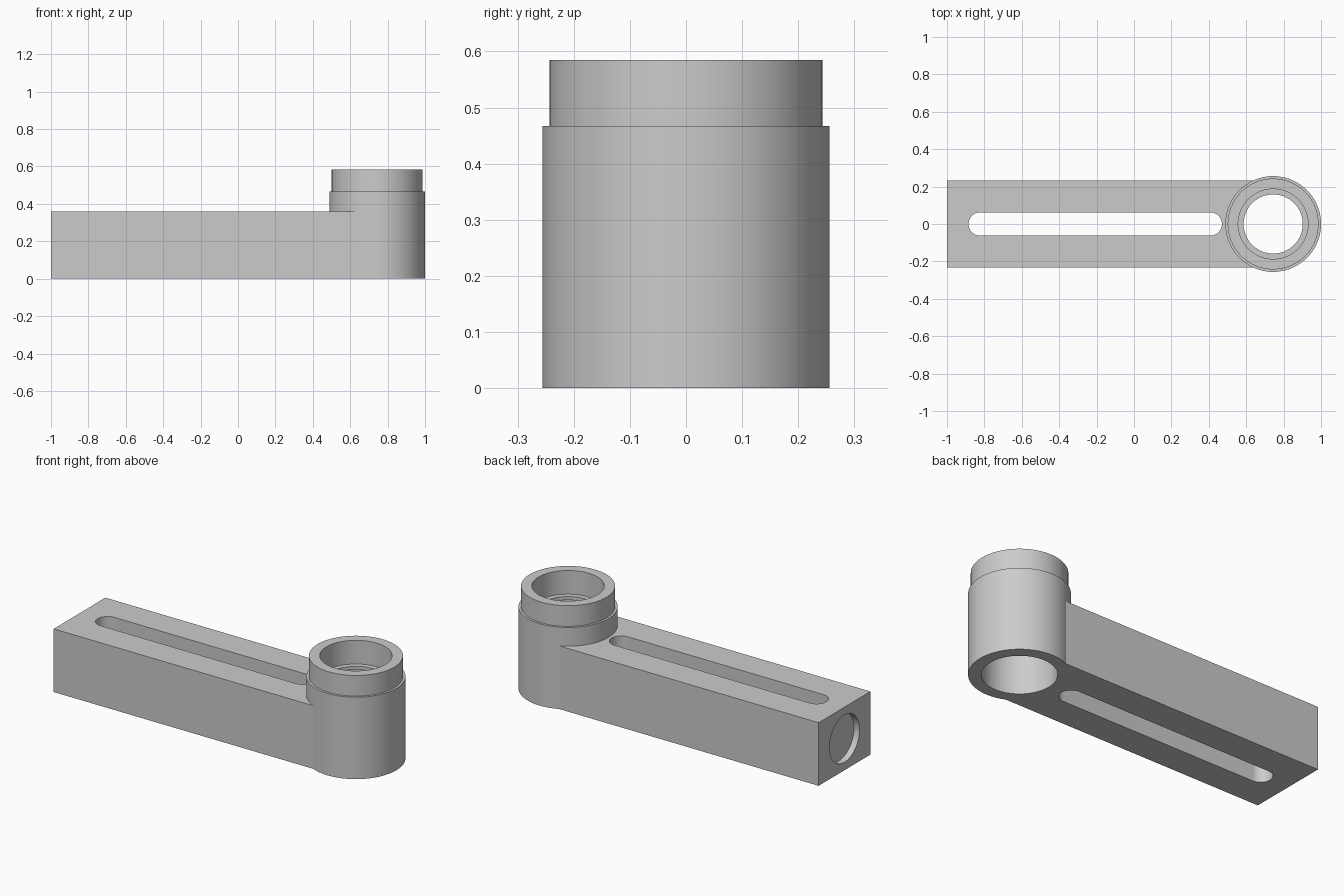
import bpy, bmesh, math
from mathutils import Matrix, Vector

if "Cube" in bpy.data.objects:
    bpy.data.objects.remove(bpy.data.objects["Cube"])

HUB_X, HUB_R, SEGS = 0.744, 0.256, 96
ARM_HALF, ARM_H = 0.233, 0.36

grey = bpy.data.materials.new("plain grey")
grey.use_nodes = True
grey.diffuse_color = (0.6, 0.6, 0.6, 1)
grey.node_tree.nodes["Principled BSDF"].inputs["Base Color"].default_value = (0.6, 0.6, 0.6, 1)


def finish(name, bm):
    bmesh.ops.recalc_face_normals(bm, faces=bm.faces[:])
    mesh = bpy.data.meshes.new(name)
    bm.to_mesh(mesh)
    bm.free()
    mesh.materials.append(grey)
    obj = bpy.data.objects.new(name, mesh)
    bpy.context.collection.objects.link(obj)
    return obj


def activate(obj):
    bpy.ops.object.select_all(action='DESELECT')
    obj.select_set(True)
    bpy.context.view_layer.objects.active = obj


def cylinder(name, radius, depth, matrix):
    bm = bmesh.new()
    bmesh.ops.create_cone(bm, cap_ends=True, segments=SEGS, radius1=radius,
                          radius2=radius, depth=depth, matrix=matrix)
    return finish(name, bm)


def slot_prism(name, x0, x1, r, z0, z1):
    bm = bmesh.new()
    outline = []
    for cx, start in ((x1 - r, -90), (x0 + r, 90)):
        for i in range(25):
            a = math.radians(start + i * 7.5)
            outline.append(bm.verts.new((cx + r * math.cos(a), r * math.sin(a), z0)))
    base = bm.faces.new(outline)
    top = bmesh.ops.extrude_face_region(bm, geom=[base])["geom"]
    bmesh.ops.translate(bm, vec=(0, 0, z1 - z0),
                        verts=[v for v in top if isinstance(v, bmesh.types.BMVert)])
    return finish(name, bm)


def cut(target, cutter):
    mod = target.modifiers.new("cut", 'BOOLEAN')
    mod.operation, mod.solver, mod.object = 'DIFFERENCE', 'EXACT', cutter
    cutter.hide_render = True
    activate(target)
    bpy.ops.object.modifier_apply(modifier=mod.name)
    bpy.data.objects.remove(cutter)


# Arm: a square bar ending against the hub
bm = bmesh.new()
bmesh.ops.create_cube(bm, size=1)
bmesh.ops.scale(bm, vec=(1 + HUB_X, 2 * ARM_HALF, ARM_H), verts=bm.verts[:])
bmesh.ops.translate(bm, vec=((HUB_X - 1) / 2, 0, ARM_H / 2), verts=bm.verts[:])
arm = finish("slotted_arm", bm)

# Hub seat, long through slot and shallow round recess in the end face
cut(arm, cylinder("hub_cutter", HUB_R, 2, Matrix.Translation((HUB_X, 0, 0))))
cut(arm, slot_prism("slot_cutter", -0.885, 0.47, 0.062, -0.1, 0.5))
recess = Matrix.Translation((-1, 0, ARM_H / 2)) @ Matrix.Rotation(math.pi / 2, 4, 'Y')
cut(arm, cylinder("recess_cutter", 0.135, 0.07, recess))

# Hub: turned tube with a stepped collar and a thin lip inside the bore
profile = [(HUB_R, 0), (HUB_R, 0.467), (0.243, 0.467), (0.243, 0.585),
           (0.187, 0.585), (0.187, 0.45), (0.158, 0.45), (0.158, 0.43),
           (0.19, 0.43), (0.19, 0)]
bm = bmesh.new()
ring = [bm.verts.new((HUB_X, r, z)) for r, z in profile]
edges = [bm.edges.new((a, b)) for a, b in zip(ring, ring[1:] + ring[:1])]
bmesh.ops.spin(bm, geom=ring + edges, cent=Vector((HUB_X, 0, 0)), axis=(0, 0, 1),
               angle=math.tau, steps=SEGS)
bmesh.ops.remove_doubles(bm, verts=bm.verts[:], dist=1e-4)
hub = finish("hub", bm)

for obj in (arm, hub):
    activate(obj)
    bpy.ops.object.shade_smooth_by_angle(angle=math.radians(30))
